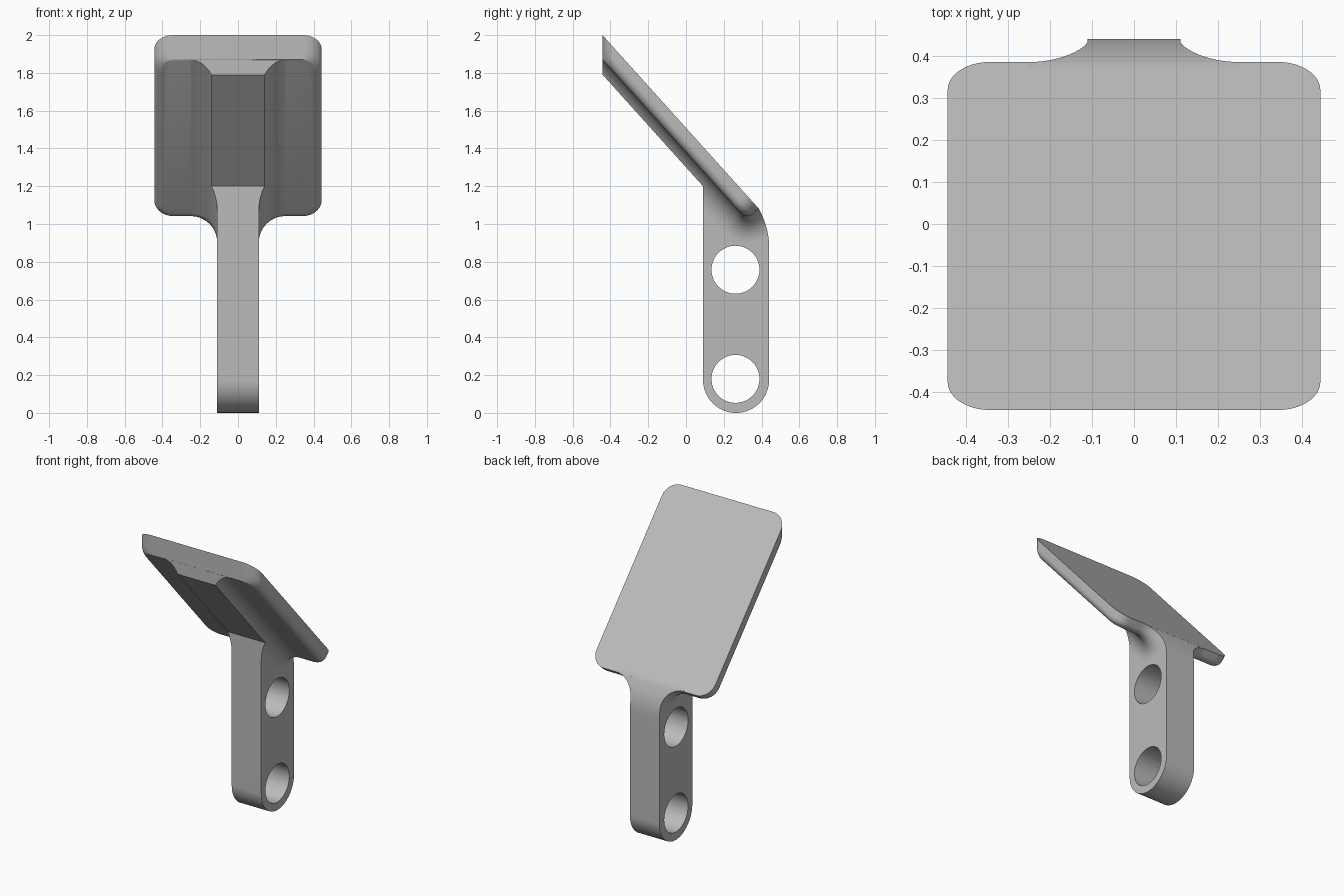
import bpy, bmesh
from math import radians, sin, cos, tan, pi, sqrt
from mathutils import Vector

cube = bpy.data.objects.get("Cube")
if cube:
    bpy.data.objects.remove(cube, do_unlink=True)

TILT = radians(48)
FRONT, TOP = -0.442, 2.0            # top front edge of the plate
HALF_W, LENGTH, THICK = 0.443, 1.236, 0.087
CORNER, RIM = 0.1, 0.045            # plate corner and underside edge radii
STEM_HALF, FILLET = 0.11, 0.14

grey = bpy.data.materials.new("plain_grey")
grey.use_nodes = True
colour = (0.5, 0.5, 0.5, 1)
grey.diffuse_color = colour
grey.node_tree.nodes["Principled BSDF"].inputs["Base Color"].default_value = colour


def place(x, v, w):
    """Plate space to world: v runs down the slope, w is depth below the top."""
    return Vector((x, FRONT + v * cos(TILT) - w * sin(TILT),
                   TOP - v * sin(TILT) - w * cos(TILT)))


def arc(cx, cy, rx, ry, start, end, steps=10):
    angles = [radians(start + (end - start) * i / steps) for i in range(steps + 1)]
    return [(cx + rx * cos(a), cy + ry * sin(a)) for a in angles]


def loft(name, rings):
    """Closed solid through rings with equal point counts."""
    bm = bmesh.new()
    loops = [[bm.verts.new(p) for p in ring] for ring in rings]
    for a, b in zip(loops, loops[1:]):
        for i in range(len(a)):
            j = (i + 1) % len(a)
            bm.faces.new((a[i], a[j], b[j], b[i]))
    bm.faces.new(loops[0][::-1])
    bm.faces.new(loops[-1])
    bmesh.ops.recalc_face_normals(bm, faces=bm.faces[:])
    mesh = bpy.data.meshes.new(name)
    bm.to_mesh(mesh)
    bm.free()
    obj = bpy.data.objects.new(name, mesh)
    bpy.context.collection.objects.link(obj)
    mesh.materials.append(grey)
    return obj


def side_prism(name, outline, half):
    return loft(name, [[(x, y, z) for y, z in outline] for x in (-half, half)])


def carve(obj, cutter, operation):
    bpy.context.view_layer.objects.active = obj
    mod = obj.modifiers.new("carve", 'BOOLEAN')
    mod.operation, mod.solver, mod.object = operation, 'EXACT', cutter
    bpy.ops.object.modifier_apply(modifier=mod.name)
    bpy.data.objects.remove(cutter, do_unlink=True)


def smooth(obj):
    bpy.ops.object.select_all(action='DESELECT')
    obj.select_set(True)
    bpy.context.view_layer.objects.active = obj
    bpy.ops.object.shade_smooth_by_angle(angle=radians(30))


# Tilted plate: vertical front end, rounded lower rim on the sides and back
def plate_ring(w, inset):
    cx, front, back = HALF_W - CORNER, w * tan(TILT) + CORNER, LENGTH - CORNER
    r = CORNER - inset
    outline = (arc(cx, back, r, r, 0, 90) + arc(-cx, back, r, r, 90, 180)
               + arc(-cx, front, r, CORNER, 180, 270)
               + arc(cx, front, r, CORNER, 270, 360))
    return [place(x, v, w) for x, v in outline]


rim = [(THICK - RIM + RIM * sin(a), RIM - RIM * cos(a))
       for a in (pi / 2 * i / 8 for i in range(9))]
plate = loft("tilted_plate", [plate_ring(w, e) for w, e in [(0, 0)] + rim])
smooth(plate)


# Stem and rib: each slice is the plate's side section grown by a distance,
# so the stem sides flow into the plate through a rolling fillet
def stem_ring(x, grow):
    r = RIM + grow
    outline = ([(-0.2, -0.05), (-0.2, THICK + grow)]
               + arc(LENGTH - RIM, THICK - RIM, r, r, 90, 0, 16)
               + [(LENGTH + grow, -0.05)])
    return [place(x, v, w) for v, w in outline]


slices = [(STEM_HALF, 3.0)]
for i in range(13):
    a = pi / 2 * i / 12
    slices.append((STEM_HALF + FILLET * (1 - cos(a)), FILLET * (1 - sin(a))))
rings = [stem_ring(-x, g) for x, g in reversed(slices)]
rings += [stem_ring(x, g) for x, g in slices]
stem = loft("stem_and_rib", rings)

# Trim to the side silhouette
mid, rad = 0.265, 0.175
silhouette = [(FRONT + 0.001, 1.975), (FRONT + 0.001, 1.79), (mid - rad, 1.2)]
silhouette += arc(mid, rad, rad, rad, 180, 360, 32)
silhouette += [(mid + rad - 0.056 * t * t, 0.88 + 0.203 * t)
               for t in (i / 10 for i in range(11))]
carve(stem, side_prism("silhouette_cutter", silhouette, 0.4), 'INTERSECT')

# Two through holes
for z in (0.18, 0.758):
    hole = side_prism("hole_cutter", arc(mid - 0.003, z, 0.127, 0.127, 0, 352.5, 47), 0.5)
    carve(stem, hole, 'DIFFERENCE')
smooth(stem)
